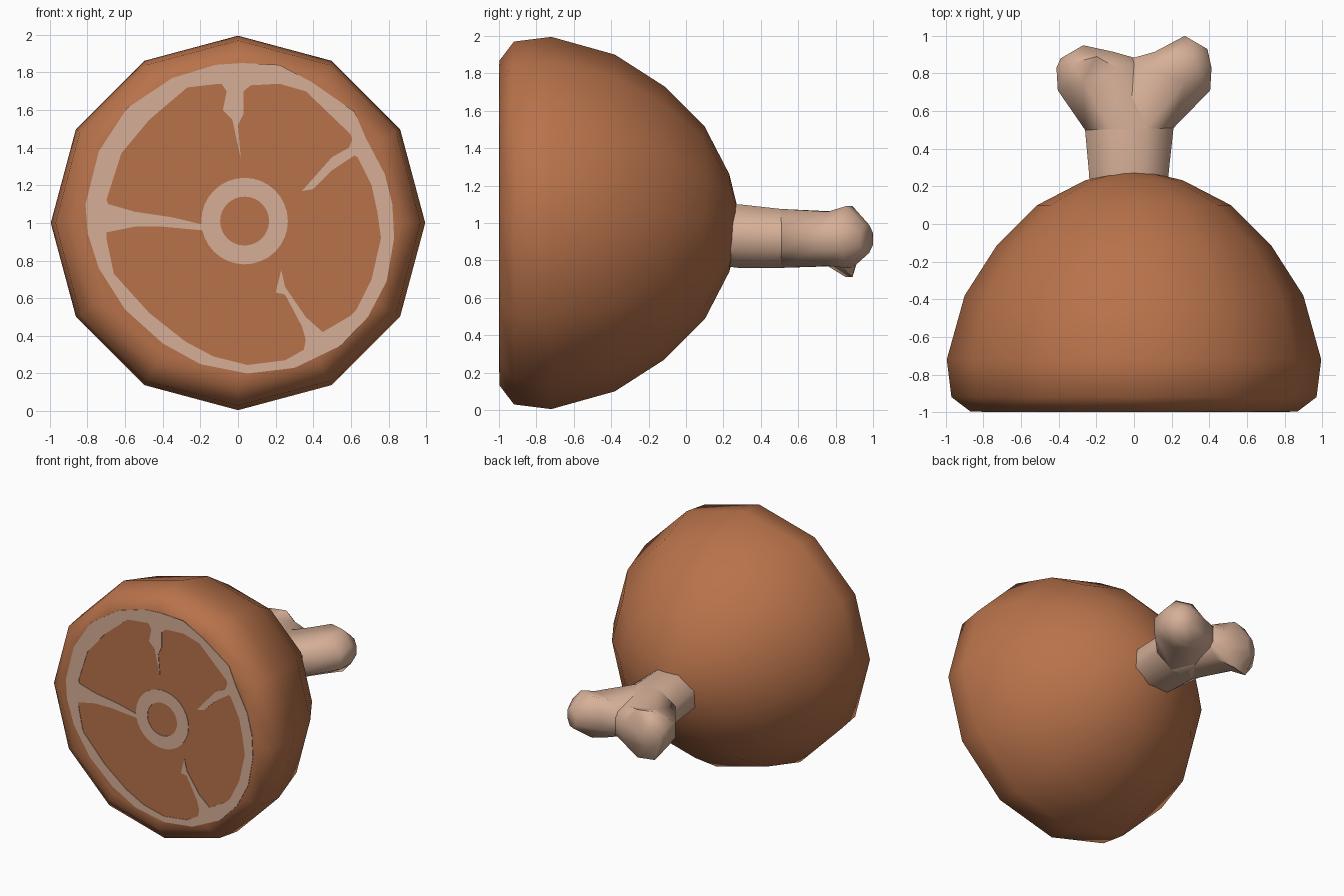
import bpy, bmesh, math

if "Cube" in bpy.data.objects:
    bpy.data.objects.remove(bpy.data.objects["Cube"])


def material(name, rgb):
    m = bpy.data.materials.new(name)
    m.diffuse_color = (*rgb, 1)
    m.use_nodes = True
    m.node_tree.nodes["Principled BSDF"].inputs["Base Color"].default_value = m.diffuse_color
    return m


MEAT = material("roast_brown", (0.48, 0.17, 0.07))
BONE = material("bone_pink", (0.67, 0.43, 0.31))


def finish(bm, name, mat, angle=None):
    mesh = bpy.data.meshes.new(name)
    bm.to_mesh(mesh)
    bm.free()
    mesh.materials.append(mat)
    ob = bpy.data.objects.new(name, mesh)
    bpy.context.collection.objects.link(ob)
    if angle:
        bpy.ops.object.select_all(action='DESELECT')
        ob.select_set(True)
        bpy.context.view_layer.objects.active = ob
        bpy.ops.object.shade_smooth_by_angle(angle=math.radians(angle))
    return ob


def loft(name, rings, mat, angle):
    """Skin a list of equal-length point rings and cap both ends."""
    bm = bmesh.new()
    vs = [[bm.verts.new(p) for p in ring] for ring in rings]
    n = len(vs[0])
    for a, b in zip(vs, vs[1:]):
        for i in range(n):
            j = (i + 1) % n
            bm.faces.new((a[i], a[j], b[j], b[i]))
    bm.faces.new(vs[0])
    bm.faces.new(vs[-1])
    bmesh.ops.remove_doubles(bm, verts=bm.verts, dist=0.002)
    bmesh.ops.recalc_face_normals(bm, faces=bm.faces)
    return finish(bm, name, mat, angle)


# Ham body: 12-sided dome turned about the y axis
profile = [(0.80, -0.996), (0.87, -0.996), (0.97, -0.92), (0.995, -0.72), (0.90, -0.38),
           (0.73, -0.115), (0.515, 0.10), (0.26, 0.232), (0.02, 0.29)]
loft("ham_body", [[(r * math.sin(i * math.pi / 6), y, 1 + r * math.cos(i * math.pi / 6))
                   for i in range(12)] for r, y in profile], MEAT, 60)


# Bone: each section spans an outer and inner xy point and a z range
def section(ox, oy, ix, iy, z0, z1, n=8):
    pts = []
    for k in range(n):
        a = 2 * math.pi * (k + 0.5) / n
        c, s = math.cos(a) / math.cos(math.pi / n), math.sin(a) / math.cos(math.pi / n)
        c, s = (max(-1, min(1, v)) for v in (c, s))
        t = 0.5 + 0.5 * c
        pts.append((ix + (ox - ix) * t, iy + (oy - iy) * t, (z0 + z1) / 2 + s * (z1 - z0) / 2))
    return pts


loft("bone_shaft", [section(0.18, 0.20, -0.235, 0.20, 0.77, 1.09),
                    section(0.185, 0.28, -0.24, 0.28, 0.76, 1.10),
                    section(0.21, 0.51, -0.26, 0.50, 0.76, 1.075)], BONE, 60)
for side, name, low in ((1, "right", 0.76), (-1, "left", 0.71)):
    root = (0.21, 0.51, -0.26, 0.50) if side > 0 else (-0.26, 0.50, 0.21, 0.51)
    tip = 1.0 if side > 0 else 0.95
    loft("bone_knuckle_" + name, [
        section(*root, 0.76, 1.075),
        section(side * 0.405, 0.71, -side * 0.05, 0.87, 0.77, 1.06),
        section(side * 0.412, 0.83, side * 0.11, 0.915, low, 1.09),
        section(side * 0.39, tip - 0.07, side * 0.27, tip, 0.84, 0.99)], BONE, 60)


# Fat markings: thin plates on the cut face
def plate(name, polygons):
    bm = bmesh.new()
    for poly in polygons:
        f = bm.faces.new([bm.verts.new((x, -1.0, z)) for x, z in poly])
        f.normal_update()
        if f.normal.y > 0:
            f.normal_flip()
    bmesh.ops.remove_doubles(bm, verts=bm.verts, dist=0.001)
    ob = finish(bm, name, BONE)
    mod = ob.modifiers.new("thickness", 'SOLIDIFY')
    mod.thickness = 0.004
    mod.offset = -1


def band(outer, inner):
    n = len(outer)
    return [(outer[i - 1], outer[i], inner[i], inner[i - 1]) for i in range(n)]


def circle(r, n=32):
    return [(0.035 + r * math.cos(2 * math.pi * i / n), 1.01 + r * math.sin(2 * math.pi * i / n))
            for i in range(n)]


outer_rim = [(-0.12, 1.84), (0.02, 1.85), (0.22, 1.84), (0.39, 1.75), (0.62, 1.59), (0.68, 1.45),
             (0.78, 1.26), (0.82, 1.10), (0.83, 0.92), (0.79, 0.69), (0.69, 0.50), (0.55, 0.35),
             (0.30, 0.23), (0.05, 0.20), (-0.20, 0.25), (-0.40, 0.36), (-0.60, 0.54),
             (-0.74, 0.76), (-0.80, 0.95), (-0.81, 1.10), (-0.74, 1.38), (-0.59, 1.61),
             (-0.35, 1.77)]
inner_rim = [(-0.10, 1.74), (0.04, 1.73), (0.22, 1.74), (0.36, 1.70), (0.60, 1.47), (0.62, 1.38),
             (0.71, 1.20), (0.74, 1.06), (0.76, 0.92), (0.71, 0.70), (0.63, 0.54), (0.50, 0.41),
             (0.25, 0.27), (0.05, 0.245), (-0.13, 0.29), (-0.28, 0.37), (-0.47, 0.52),
             (-0.66, 0.73), (-0.70, 0.92), (-0.70, 1.12), (-0.62, 1.37), (-0.47, 1.55),
             (-0.27, 1.72)]
plate("fat_rim", band(outer_rim, inner_rim))
plate("bone_ring", band(circle(0.23), circle(0.13)))
plate("fat_spoke_top", [[(-0.10, 1.76), (0.10, 1.76), (0.03, 1.70), (0.03, 1.58), (0.0, 1.52),
                         (0.015, 1.34), (-0.03, 1.55), (-0.08, 1.60), (-0.06, 1.70)]])
plate("fat_spoke_left", [[(-0.72, 1.18), (-0.69, 1.10), (-0.55, 1.06), (-0.35, 1.03), (-0.18, 0.99),
                          (-0.18, 0.96), (-0.40, 0.98), (-0.55, 0.98), (-0.70, 0.95), (-0.74, 0.90)]])
plate("fat_spoke_right", [[(0.63, 1.50), (0.59, 1.40), (0.50, 1.35), (0.34, 1.17), (0.40, 1.18),
                           (0.50, 1.28), (0.62, 1.36), (0.70, 1.30)]])
plate("fat_spoke_bottom", [[(0.23, 0.75), (0.25, 0.66), (0.36, 0.50), (0.45, 0.42), (0.62, 0.52),
                            (0.55, 0.38), (0.34, 0.27), (0.36, 0.38), (0.34, 0.45), (0.25, 0.62),
                            (0.20, 0.63)]])
